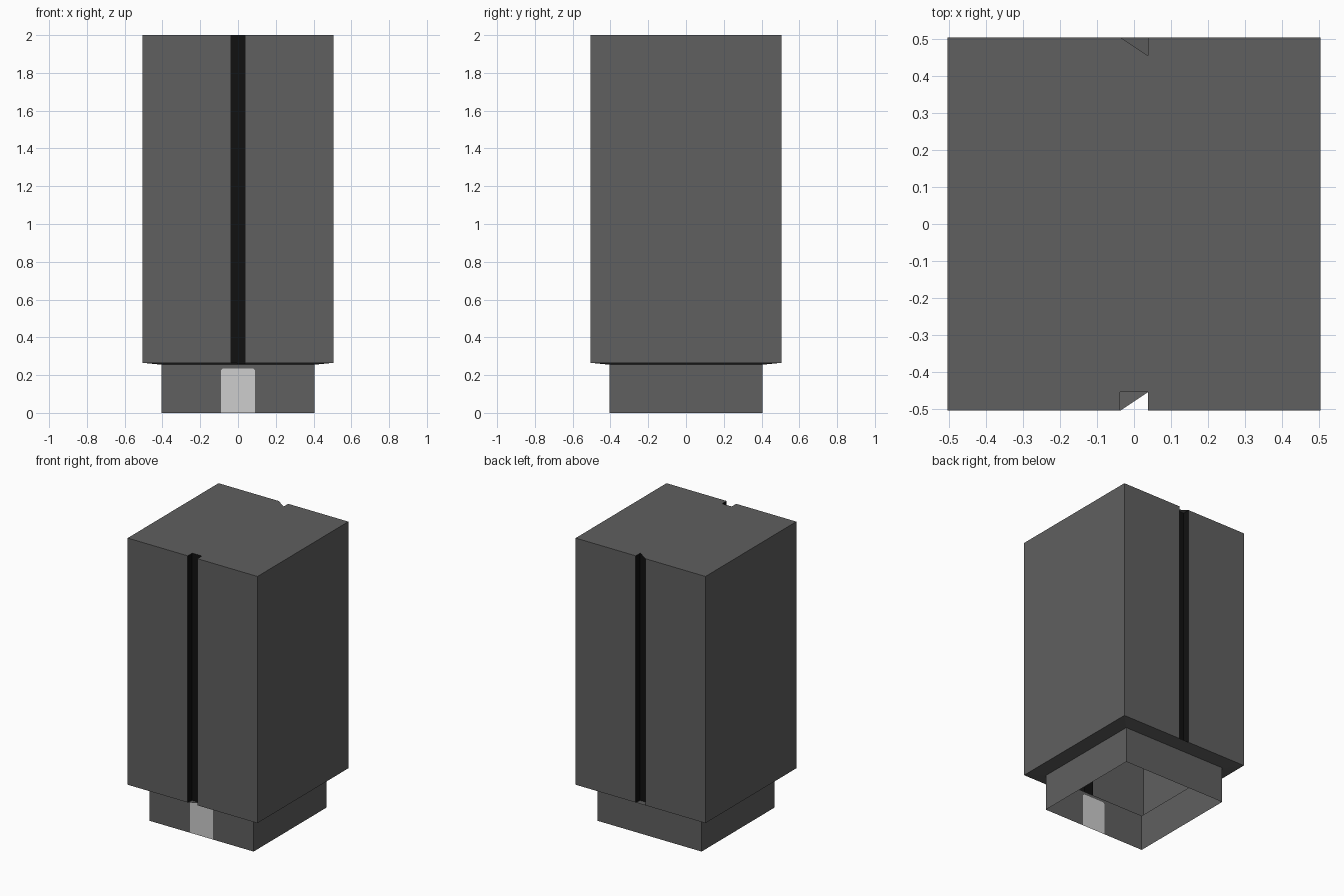
import bpy
from mathutils import Vector

if "Cube" in bpy.data.objects:
    bpy.data.objects.remove(bpy.data.objects["Cube"])

B, S, G, D = 0.505, 0.405, 0.0375, 0.05   # body half, skirt half, groove half width, groove depth
TOP, LOW, RIM = 2.0, 0.265, 0.255         # body top, body bottom edge, skirt top
Y = B - D                                 # groove floor


def material(name, v):
    m = bpy.data.materials.new(name)
    m.diffuse_color = (v, v, v, 1)
    m.use_nodes = True
    m.node_tree.nodes["Principled BSDF"].inputs["Base Color"].default_value = m.diffuse_color
    return m


grey = material("dark_grey", 0.115)
black = material("groove_black", 0.0055)
pale = material("pale_grey", 0.61)


def make(name, faces, mat):
    """faces: list of (points, outward direction)"""
    verts, polys = [], []
    for pts, out in faces:
        n = Vector()
        for a, b in zip(pts, pts[1:] + pts[:1]):
            n += Vector(a).cross(Vector(b))
        if n.dot(Vector(out)) < 0:
            pts = pts[::-1]
        polys.append(list(range(len(verts), len(verts) + len(pts))))
        verts += pts
    me = bpy.data.meshes.new(name)
    me.from_pydata(verts, [], polys)
    me.materials.append(mat)
    ob = bpy.data.objects.new(name, me)
    bpy.context.collection.objects.link(ob)
    return ob


def slope(x, y):
    """Point on the shallow sloping underside."""
    return (x, y, RIM + (LOW - RIM) * (max(abs(x), abs(y)) - S) / (B - S))


def wall(a, b, out, top=TOP):
    return ([slope(*a), slope(*b), (*b, top), (*a, top)], out)


# body: two plain sides, split front and back
sides = [wall((s * B, -B), (s * B, B), (s, 0, 0)) for s in (-1, 1)]
for f in (-1, 1):
    for s in (-1, 1):
        sides.append(wall((s * G, f * B), (s * B, f * B), (0, f, 0)))
make("body_walls", sides, grey)

# black grooves down the front and back
for f, name in ((-1, "front_groove"), (1, "back_groove")):
    make(name, [wall((-G, f * Y), (G, f * Y), (0, f, 0)),
                wall((-G, f * Y), (-G, f * B), (1, 0, 0)),
                wall((G, f * Y), (G, f * B), (-1, 0, 0))], black)

# flat top, fully notched at the front and half notched at the back
outline = [(-B, -B), (-G, -B), (-G, -Y), (G, -Y), (G, -B), (B, -B),
           (B, B), (G, B), (G, Y), (-G, B), (-B, B)]
make("top", [([(x, y, TOP) for x, y in outline], (0, 0, 1))], grey)

# underside ledge between body and skirt
down = (0, 0, -1)
ledge = [([slope(s * B, -B), slope(s * B, B), slope(s * S, S), slope(s * S, -S)], down)
         for s in (-1, 1)]
ledge.append(([slope(-B, B), slope(B, B), slope(S, S), slope(-S, S)], down))
ledge.append(([slope(*p) for p in ((-B, -B), (-G, -B), (G, -Y), (G, -B),
                                   (B, -B), (S, -S), (-S, -S))], down))
make("ledge", ledge, grey)

# open skirt with a doorway-shaped panel cut in its front
door = [(-.09, 0), (-.09, .225), (-.08, .235), (.08, .235), (.09, .225), (.09, 0)]
door = [(x, -S, z) for x, z in door]
skirt = [([(s * S, -S, 0), (s * S, S, 0), (s * S, S, RIM), (s * S, -S, RIM)], (s, 0, 0))
         for s in (-1, 1)]
skirt.append(([(-S, S, 0), (S, S, 0), (S, S, RIM), (-S, S, RIM)], (0, 1, 0)))
skirt.append(([(-S, -S, 0)] + door + [(S, -S, 0), (S, -S, RIM), (-S, -S, RIM)], (0, -1, 0)))
make("skirt", skirt, grey)
make("front_panel", [(door, (0, -1, 0))], pale)
